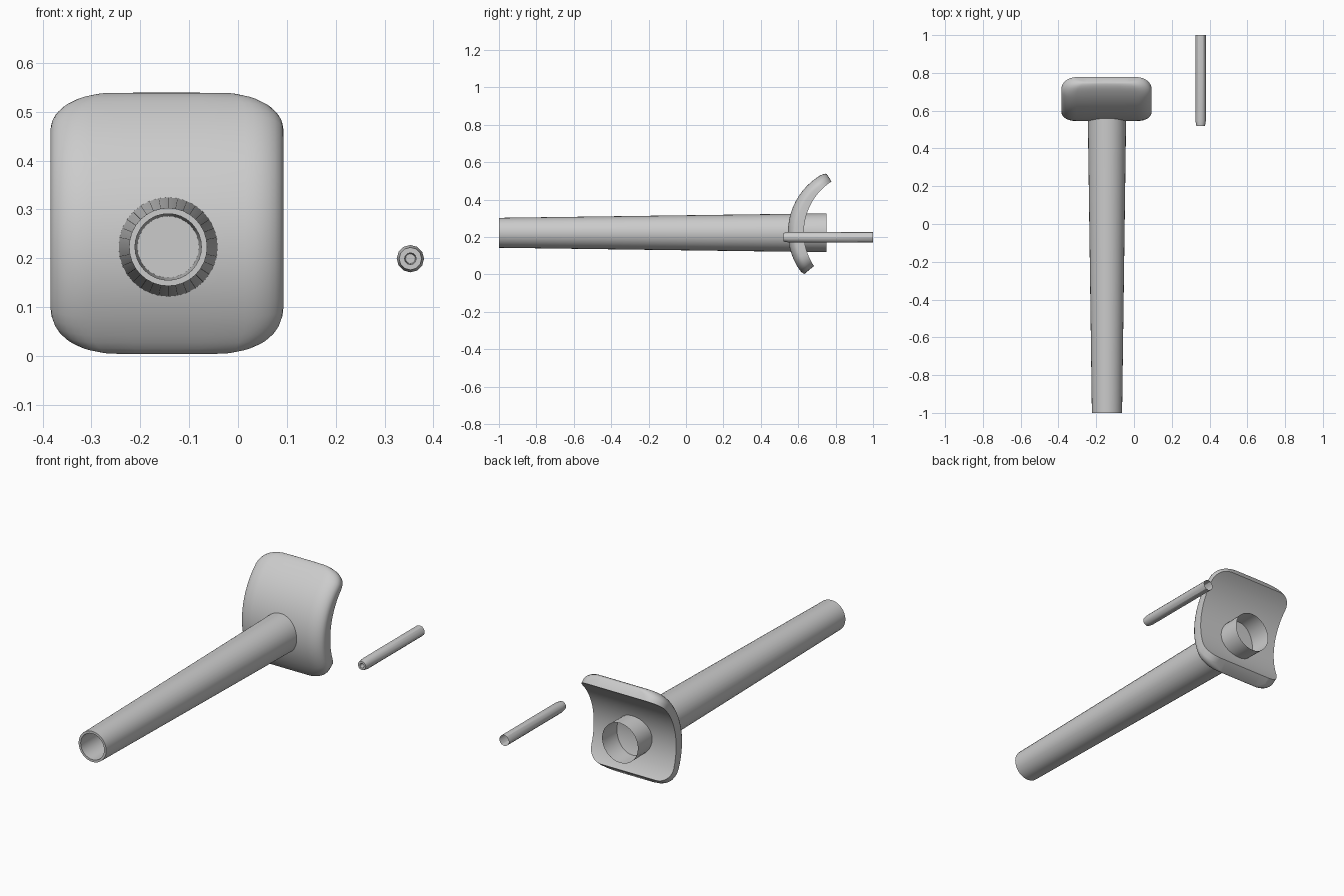
import bpy, bmesh, math
from mathutils import Vector

if "Cube" in bpy.data.objects:
    bpy.data.objects.remove(bpy.data.objects["Cube"])

grey = bpy.data.materials.new("plain grey")
grey.diffuse_color = (0.6, 0.6, 0.6, 1)
grey.use_nodes = True
grey.node_tree.nodes["Principled BSDF"].inputs["Base Color"].default_value = grey.diffuse_color


def finish(bm, name, angle):
    bmesh.ops.remove_doubles(bm, verts=bm.verts, dist=1e-5)
    bmesh.ops.recalc_face_normals(bm, faces=bm.faces)
    mesh = bpy.data.meshes.new(name)
    bm.to_mesh(mesh)
    bm.free()
    mesh.materials.append(grey)
    ob = bpy.data.objects.new(name, mesh)
    bpy.context.collection.objects.link(ob)
    bpy.ops.object.select_all(action='DESELECT')
    ob.select_set(True)
    bpy.context.view_layer.objects.active = ob
    bpy.ops.object.shade_smooth_by_angle(angle=math.radians(angle))
    return ob


def tube(name, x, z, sides, profile):
    """Lathe (y, radius) pairs around an axis along y; the last ring is capped."""
    bm = bmesh.new()
    rings = [[bm.verts.new((x + r * math.cos(2 * math.pi * i / sides), y,
                            z + r * math.sin(2 * math.pi * i / sides)))
              for i in range(sides)] for y, r in profile]
    for a, b in zip(rings, rings[1:]):
        for i in range(sides):
            j = (i + 1) % sides
            bm.faces.new((a[i], a[j], b[j], b[i]))
    bm.faces.new(rings[-1])
    return finish(bm, name, 30)


# Main barrel: open at the rear, bored at the muzzle
tube("barrel", -0.143, 0.223, 32,
     [(0.75, 0.104), (-1.0, 0.080), (-1.0, 0.068), (-0.6, 0.063)])

# Small secondary barrel
tube("small_barrel", 0.353, 0.199, 12,
     [(1.0, 0.028), (0.55, 0.028), (0.52, 0.023), (0.52, 0.012), (0.56, 0.010)])

# Curved shield plate
CX, CZ, HALF = -0.1455, 0.225, 0.2385
CORNER_V, CORNER_X = 0.15, 0.08


def round_off(q):
    q = min(max(q, 0.0), 1.0)
    return 1 - math.sqrt(1 - q * q)


def arc(cy, radius, low, high, v):
    a = math.radians(low + (high - low) * v)
    return Vector((0, cy - radius * math.cos(a), CZ + radius * math.sin(a)))


def shield_point(v, s, back):
    edge = min(v, 1 - v)
    width = HALF - CORNER_X * round_off(1 - edge / CORNER_V)
    x = s * width
    f = arc(0.90, 0.355, -39.8, 64.5, v)
    b = arc(0.955, 0.325, -33.6, 57.0, v)
    if not back:
        drop = 0.045 * round_off((abs(x) - width + 0.075) / 0.075)
        drop = min(0.045, drop + 0.010 * round_off(1 - edge / 0.06))
        f = f.lerp(b, drop / (b - f).length)
    p = b if back else f
    return (CX + x, p.y, p.z)


corner = [1 - math.cos(math.pi / 2 * i / 7) for i in range(8)]
ends = [CORNER_V * c for c in corner]
rows = ends + [CORNER_V + (1 - 2 * CORNER_V) * i / 14 for i in range(1, 14)]
rows += [1 - e for e in reversed(ends)]
side = [-1 + 0.33 * c for c in corner]
cols = side + [-0.33, 0, 0.33] + [-s for s in reversed(side)]

bm = bmesh.new()
front, rear = [[[bm.verts.new(shield_point(v, s, k)) for s in cols] for v in rows]
               for k in (False, True)]
for g in (front, rear):
    for i in range(len(rows) - 1):
        for j in range(len(cols) - 1):
            bm.faces.new((g[i][j], g[i][j + 1], g[i + 1][j + 1], g[i + 1][j]))
# Rim joining front and rear
for i in range(len(rows) - 1):
    for j in (0, -1):
        bm.faces.new((front[i][j], front[i + 1][j], rear[i + 1][j], rear[i][j]))
for j in range(len(cols) - 1):
    for i in (0, -1):
        bm.faces.new((front[i][j], front[i][j + 1], rear[i][j + 1], rear[i][j]))
finish(bm, "shield", 40)
